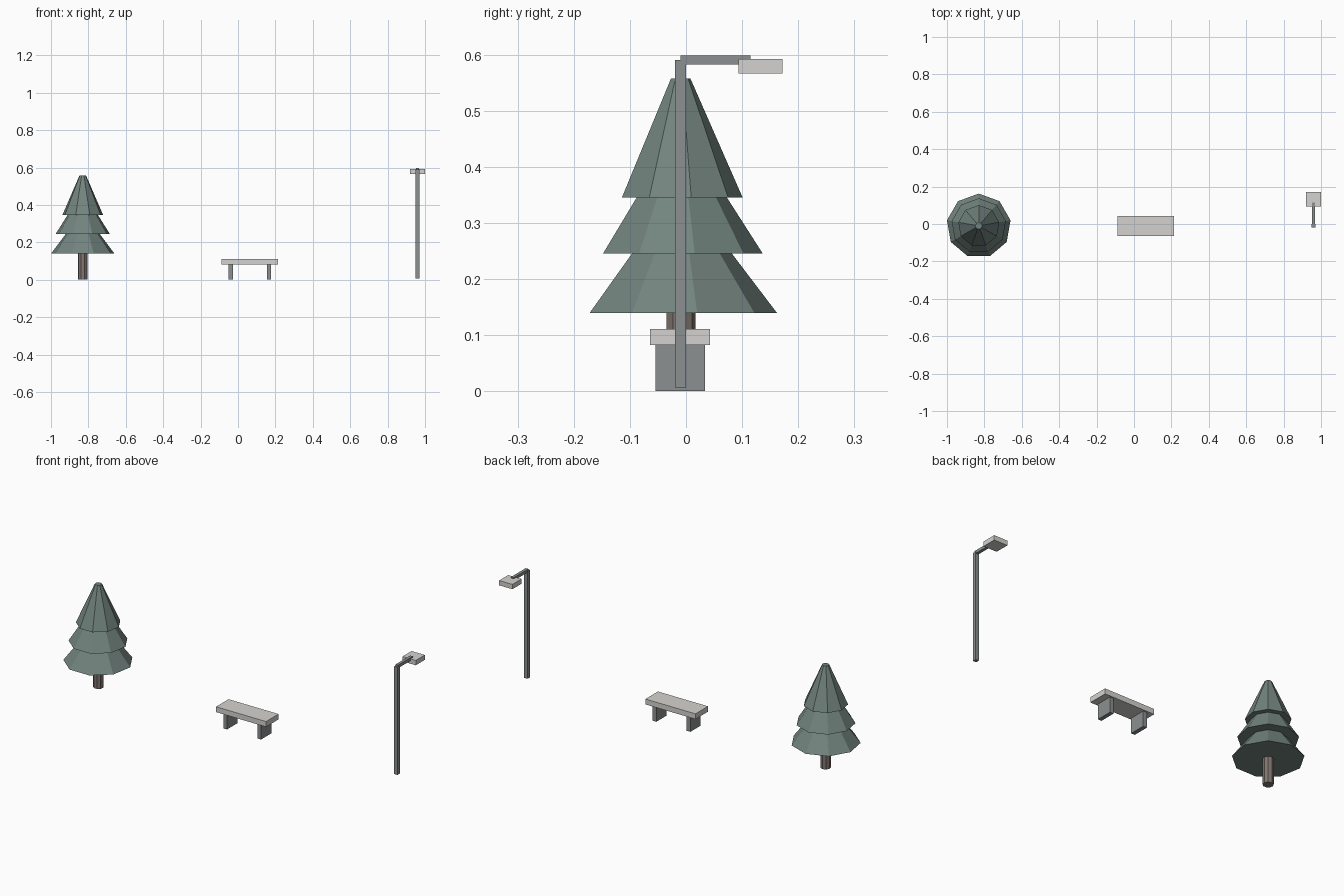
import bpy, bmesh, math

if "Cube" in bpy.data.objects:
    bpy.data.objects.remove(bpy.data.objects["Cube"])


def material(name, rgb):
    m = bpy.data.materials.new(name)
    m.diffuse_color = (*rgb, 1)
    m.use_nodes = True
    m.node_tree.nodes["Principled BSDF"].inputs["Base Color"].default_value = m.diffuse_color
    return m


GREEN = material("pine_green", (0.17, 0.23, 0.21))
BROWN = material("bark", (0.22, 0.18, 0.16))
METAL = material("metal_grey", (0.26, 0.28, 0.28))
PALE = material("pale_grey", (0.66, 0.65, 0.63))


def finish(bm, name, mat):
    bmesh.ops.recalc_face_normals(bm, faces=bm.faces)
    me = bpy.data.meshes.new(name)
    bm.to_mesh(me)
    bm.free()
    me.materials.append(mat)
    ob = bpy.data.objects.new(name, me)
    bpy.context.collection.objects.link(ob)
    return ob


def box(name, x, y, z, mat):
    """Box from (min, max) pairs on each axis."""
    bm = bmesh.new()
    bmesh.ops.create_cube(bm, size=1)
    for v in bm.verts:
        v.co = [lo + (c + 0.5) * (hi - lo) for c, (lo, hi) in zip(v.co, (x, y, z))]
    return finish(bm, name, mat)


def lathe(name, profile, centre, mat, sides=9):
    """Capped faceted solid from (radius, z) points, one corner towards +y."""
    bm = bmesh.new()
    rings = []
    for r, z in profile:
        angles = [math.pi / 2 + 2 * math.pi * i / sides for i in range(sides)]
        rings.append([bm.verts.new((centre[0] + r * math.cos(a),
                                    centre[1] + r * math.sin(a), z)) for a in angles])
    for a, b in zip(rings, rings[1:]):
        for i in range(sides):
            j = (i + 1) % sides
            bm.faces.new((a[i], a[j], b[j], b[i]))
    bm.faces.new(rings[0])
    bm.faces.new(rings[-1])
    return finish(bm, name, mat)


# Pine tree: trunk and three stepped tiers
tree = (-0.83, -0.01)
lathe("tree_trunk", [(0.0265, 0), (0.0265, 0.145)], tree, BROWN)
lathe("tree_foliage",
      [(0.1725, 0.139), (0.092, 0.245), (0.147, 0.245),
       (0.083, 0.345), (0.111, 0.345), (0.018, 0.557)], tree, GREEN)

# Bench: slab seat on two panel legs
bench_x = 0.063
box("bench_seat", (bench_x - 0.15, bench_x + 0.15), (-0.064, 0.043), (0.082, 0.111), PALE)
for side, label in ((-1, "left"), (1, "right")):
    cx = bench_x + side * 0.102
    box(f"bench_leg_{label}", (cx - 0.011, cx + 0.011), (-0.054, 0.034), (0, 0.082), METAL)

# Street lamp: pole, arm and flat lamp head
lamp_x = 0.96
box("lamp_pole", (lamp_x - 0.01, lamp_x + 0.01), (-0.02, 0), (0.007, 0.59), METAL)
box("lamp_arm", (lamp_x - 0.008, lamp_x + 0.008), (-0.01, 0.115), (0.582, 0.598), METAL)
box("lamp_head", (lamp_x - 0.04, lamp_x + 0.04), (0.094, 0.172), (0.566, 0.592), PALE)
